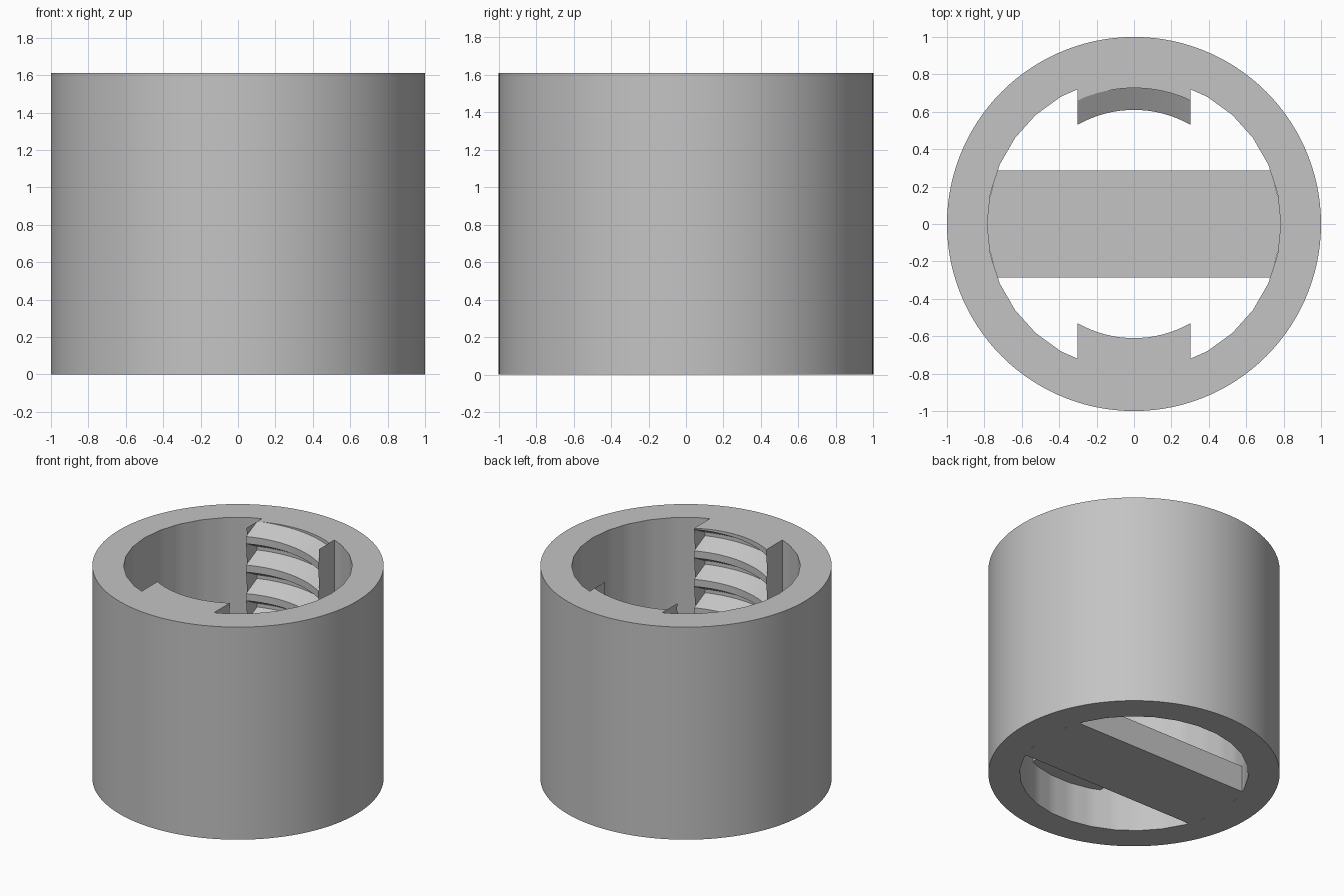
import bpy, bmesh
from math import pi, cos, sin, sqrt, atan2, asin

if "Cube" in bpy.data.objects:
    bpy.data.objects.remove(bpy.data.objects["Cube"], do_unlink=True)

HEIGHT, BORE, BORE_SIDES, STEPS = 1.61, 0.785, 30, 120
BAR_HALF, BAR_THICK = 0.287, 0.2
ROOT, CREST, PITCH = 0.727, 0.61, 0.216
SEG_HALF, SEG_BOTTOM = 0.303, 0.3

grey = bpy.data.materials.new("plain grey")
grey.use_nodes = True
colour = (0.55, 0.55, 0.55, 1)
grey.diffuse_color = colour
grey.node_tree.nodes["Principled BSDF"].inputs["Base Color"].default_value = colour


def finish(name, bm):
    bmesh.ops.recalc_face_normals(bm, faces=bm.faces[:])
    mesh = bpy.data.meshes.new(name)
    bm.to_mesh(mesh)
    bm.free()
    mesh.materials.append(grey)
    obj = bpy.data.objects.new(name, mesh)
    bpy.context.collection.objects.link(obj)
    bpy.ops.object.select_all(action='DESELECT')
    obj.select_set(True)
    bpy.context.view_layer.objects.active = obj
    bpy.ops.object.shade_smooth_by_angle(angle=pi / 9)


def bore_radius(a):
    """Distance to the faceted bore wall in direction a."""
    step = 2 * pi / BORE_SIDES
    return BORE * cos(step / 2) / cos(a % step - step / 2)


# Outer sleeve: a round outside with a faceted bore
bm = bmesh.new()
rings = []
for i in range(STEPS):
    a = 2 * pi * i / STEPS
    b = bore_radius(a)
    rings.append([bm.verts.new((r * cos(a), r * sin(a), z))
                  for r, z in ((1, 0), (1, HEIGHT), (b, HEIGHT), (b, 0))])
for i in range(STEPS):
    p, q = rings[i - 1], rings[i]
    for k in range(4):
        bm.faces.new((p[k - 1], q[k - 1], q[k], p[k]))
finish("sleeve", bm)

# Cross bar over the bottom, with ends that follow the bore
bm = bmesh.new()
limit = asin(BAR_HALF / BORE)
outline = []
for side in (0, pi):
    for i in range(9):
        a = side + limit * (i / 4 - 1)
        b = bore_radius(a)
        outline.append(bm.verts.new((b * cos(a), b * sin(a), 0)))
base = bm.faces.new(outline)
top = bmesh.ops.extrude_face_region(bm, geom=[base])["geom"]
bmesh.ops.translate(bm, vec=(0, 0, BAR_THICK),
                    verts=[v for v in top if isinstance(v, bmesh.types.BMVert)])
finish("bottom_bar", bm)


# Two opposite segments of a right-handed internal thread
def thread_segment(name, sign, phase):
    profile = []
    for turn in range(-9, 2):
        for r, t in ((ROOT, -1 / 16), (ROOT, 1 / 16), (CREST, 6 / 16), (CREST, 10 / 16)):
            profile.append((r, HEIGHT + (turn + t + phase) * PITCH))
    profile += [(0.79, profile[-1][1]), (0.79, profile[0][1])]
    bm = bmesh.new()
    columns = []
    n = 24
    for i in range(n + 1):
        x = SEG_HALF * (2 * i / n - 1)
        column = []
        for r, z in profile:
            y = sqrt(r * r - x * x)
            lift = PITCH * (atan2(y, x) - pi / 2) / (2 * pi)
            column.append(bm.verts.new((sign * x, sign * y, z + lift)))
        columns.append(column)
    for p, q in zip(columns, columns[1:]):
        for k in range(len(p)):
            bm.faces.new((p[k - 1], q[k - 1], q[k], p[k]))
    bm.faces.new(columns[0])
    bm.faces.new(columns[-1])
    bmesh.ops.triangulate(bm, faces=bm.faces[:])
    # Trim both ends flat and close them
    for z, direction in ((HEIGHT, 1), (SEG_BOTTOM, -1)):
        bmesh.ops.bisect_plane(bm, geom=bm.verts[:] + bm.edges[:] + bm.faces[:],
                               plane_co=(0, 0, z), plane_no=(0, 0, direction),
                               clear_outer=True)
        rim = [e for e in bm.edges if e.is_boundary]
        bmesh.ops.holes_fill(bm, edges=rim, sides=0)
    finish(name, bm)


thread_segment("back_thread", 1, 0)
thread_segment("front_thread", -1, 0.5)
